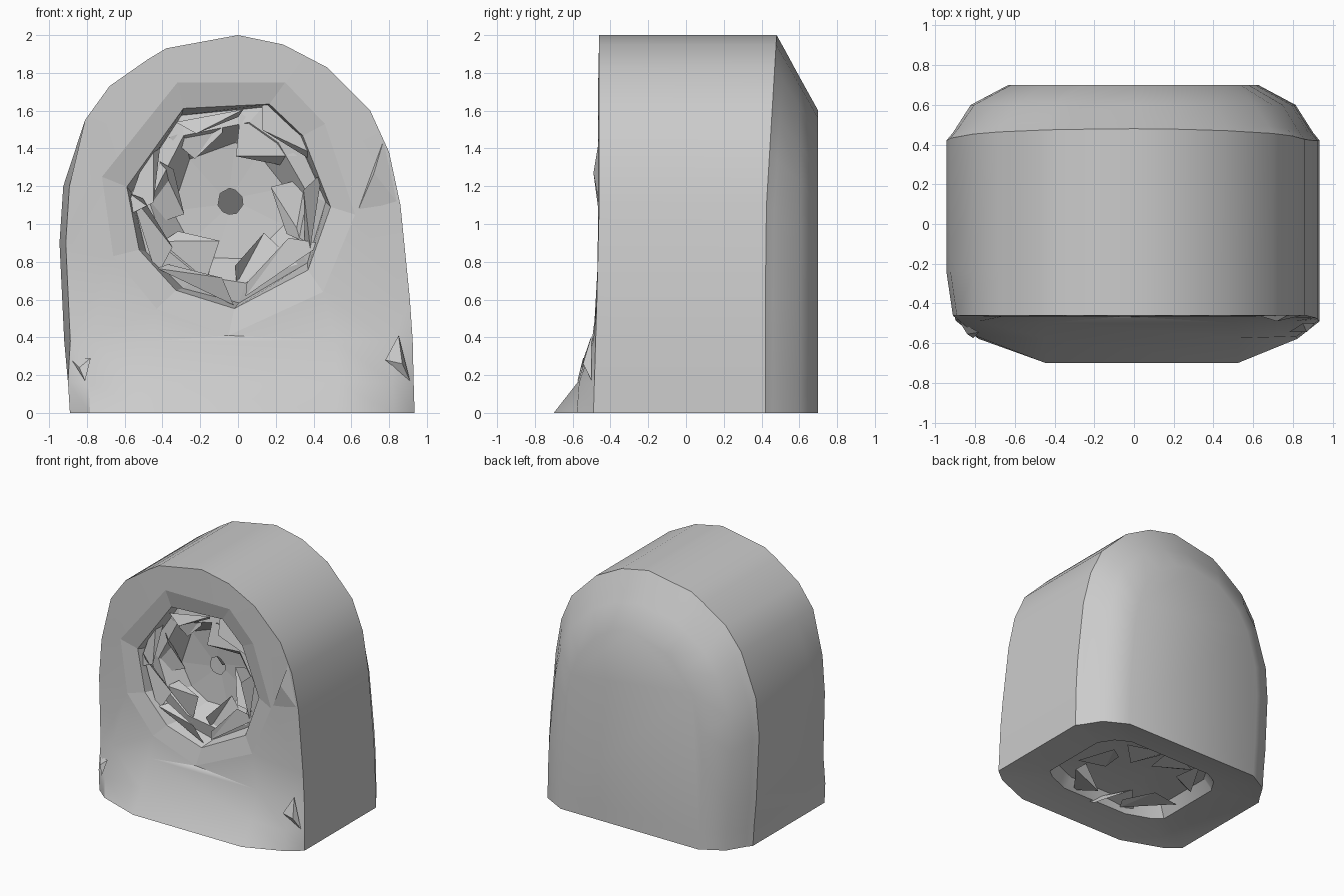
import bpy, bmesh, math, random
from mathutils import Vector, Matrix

random.seed(4)
cube = bpy.data.objects.get("Cube")
if cube:
    bpy.data.objects.remove(cube, do_unlink=True)

grey = bpy.data.materials.new("plain grey")
grey.use_nodes = True
grey.diffuse_color = (0.6, 0.6, 0.6, 1)
grey.node_tree.nodes["Principled BSDF"].inputs["Base Color"].default_value = (0.6, 0.6, 0.6, 1)


def finish(bm, name, smooth=False):
    bmesh.ops.recalc_face_normals(bm, faces=bm.faces)
    mesh = bpy.data.meshes.new(name)
    bm.to_mesh(mesh)
    bm.free()
    mesh.materials.append(grey)
    obj = bpy.data.objects.new(name, mesh)
    bpy.context.collection.objects.link(obj)
    if smooth:
        bpy.ops.object.select_all(action='DESELECT')
        obj.select_set(True)
        bpy.context.view_layer.objects.active = obj
        bpy.ops.object.shade_smooth_by_angle(angle=math.radians(33))


def bridge(bm, a, b, closed=False):
    n = len(a)
    for i in range(n if closed else n - 1):
        j = (i + 1) % n
        bm.faces.new((a[i], a[j], b[j], b[i]))


# Arched housing outline, from one foot over the top to the other
arch = [(-.89, 0), (-.9, .16), (-.92, .38), (-.945, .9), (-.925, 1.2), (-.81, 1.55),
        (-.68, 1.73), (-.48, 1.87), (-.38, 1.93), (0, 2), (.24, 1.95), (.47, 1.83),
        (.7, 1.6), (.8, 1.38), (.86, 1.1), (.91, .6), (.925, .38), (.93, .16), (.935, 0)]
# Round opening, drawn anticlockwise from the left
opening_outline = [(-.72, 1.25), (-.66, .83), (-.43, .55), (-.05, .41), (.45, .64),
                   (.62, 1.05), (.46, 1.53), (.25, 1.75), (-.32, 1.75)]
CENTRE = Vector((-.04, 0, 1.12))


def front_y(z):
    return -.46 - .03 * max(0, 1 - z)


def rear_y(z):
    return .42 + .06 * max(0, z - 1)


def opening_ring(bm, scale, y, turn=0):
    ring = []
    for x, z in opening_outline:
        dx, dz = (x - CENTRE.x) * scale, (z - CENTRE.z) * scale
        c, s = math.cos(turn), math.sin(turn)
        ring.append(bm.verts.new((CENTRE.x + dx * c - dz * s, y, CENTRE.z + dx * s + dz * c)))
    return ring


bm = bmesh.new()
front = [bm.verts.new((x * (.965 if x < -.9 else 1), front_y(z), z)) for x, z in arch]
middle = [bm.verts.new((x, -.24, z)) for x, z in arch]
rear = [bm.verts.new((x, rear_y(z), z)) for x, z in arch]
shoulder = [bm.verts.new((x * .965, rear_y(z) + .04, z * .964)) for x, z in arch]

# Tapered back
rows = [front, middle, rear, shoulder]
for y, sx, sz in ((.6, .87, .89), (.7, .67, .8)):
    rows.append([bm.verts.new((x * sx, y, z * sz)) for x, z in arch])
for a, b in zip(rows, rows[1:]):
    bridge(bm, a, b)
bm.faces.new(rows[-1])

# Flared apron at the foot of the front
apron = []
for k, flare, edge_bulge in ((2, .02, .6), (1, .09, .9), (0, .21, .42)):
    left, right = front[k], front[-1 - k]
    row = [left]
    for f, bulge in ((-.88, edge_bulge), (-.5, 1), (.56, 1), (.88, edge_bulge)):
        x = f * (right.co.x if f > 0 else -left.co.x)
        row.append(bm.verts.new((x, left.co.y - flare * bulge, left.co.z)))
    apron.append(row + [right])
bridge(bm, apron[0], apron[1])
bridge(bm, apron[1], apron[2])

# Front wall around the round opening
opening = opening_ring(bm, 1, -.465)
outer = front[2:-2] + apron[0][-2:0:-1]
edges = []
for loop in (outer, opening):
    for a, b in zip(loop, loop[1:] + loop[:1]):
        edges.append(bm.edges.get((a, b)) or bm.edges.new((a, b)))
bmesh.ops.triangle_fill(bm, use_beauty=True, edges=edges, normal=(0, -1, 0))

# Stepped dish in the underside
base = apron[2] + [r[-1] for r in rows[1:]] + [r[0] for r in reversed(rows[1:])]
previous = base
for scale, z in ((.85, .03), (.62, .05), (.56, .14), (.3, .16)):
    ring = [bm.verts.new((v.co.x * scale, v.co.y * scale, z)) for v in base]
    bridge(bm, previous, ring, closed=True)
    previous = ring
bm.faces.new(previous)
finish(bm, "arched_housing", smooth=True)

# Stepped bowl inside the opening, ending at a small central hole
bm = bmesh.new()
previous = opening_ring(bm, 1, -.465)
for scale, y, turn in ((.8, -.435, .05), (.76, -.32, .1), (.62, -.34, .2), (.45, -.22, .35), (.1, -.2, .5)):
    ring = opening_ring(bm, scale, y, turn)
    bridge(bm, previous, ring, closed=True)
    previous = ring
finish(bm, "stepped_bowl")

# Slanted pit behind the hole
bm = bmesh.new()
bm.faces.new([bm.verts.new(CENTRE + Vector(p))
              for p in ((-.1, 0, -.1), (.1, .1, -.1), (.1, -.05, .1), (-.1, -.15, .1))])
finish(bm, "hole_pit")


# Jagged blades curling around a centre, facing the front unless turned
def blades(name, count, radius, length, width, place):
    bm = bmesh.new()
    for i in range(count):
        a = math.tau * i / count + random.uniform(-.2, .2)
        out = Vector((math.cos(a), 0, math.sin(a)))
        along = Vector((-out.z, 0, out.x))
        mid = out * (radius + random.uniform(-.03, .03))
        half = along * length * random.uniform(.4, .6)
        lean = out * width * random.uniform(.6, 1.1)
        tilt = Vector((0, random.uniform(-.07, .07), 0))
        points = (mid - half, mid + half + lean * .3,
                  mid + half * .5 - lean + tilt, mid - half * .8 - lean * .5 - tilt)
        v = [bm.verts.new(p) for p in points]
        bm.faces.new((v[0], v[1], v[2]))
        bm.faces.new((v[0], v[2], v[3]))
    bm.transform(place)
    finish(bm, name)


blades("outer_blades", 7, .47, .42, .1, Matrix.Translation(CENTRE + Vector((0, -.4, 0))))
blades("inner_blades", 6, .39, .36, .2, Matrix.Translation(CENTRE + Vector((0, -.33, 0))))
blades("underside_blades", 7, .44, .36, .18,
       Matrix.Translation((0, 0, .08)) @ Matrix.Rotation(math.pi / 2, 4, 'X'))


# Small chipped facets on the front corners
def chip(name, tip, *corners):
    bm = bmesh.new()
    rim = [bm.verts.new(p) for p in corners]
    top = bm.verts.new(tip)
    for i in range(3):
        bm.faces.new((rim[i], rim[(i + 1) % 3], top))
    finish(bm, name)


chip("chip_right_foot", (-.84, -.555, .24), (-.88, -.49, .28), (-.78, -.545, .29), (-.81, -.575, .17))
chip("chip_left_foot", (.87, -.545, .26), (.78, -.545, .28), (.85, -.5, .41), (.91, -.5, .17))
chip("chip_left_shoulder", (.72, -.49, 1.27), (.77, -.462, 1.44), (.63, -.462, 1.06), (.84, -.462, 1.12))
